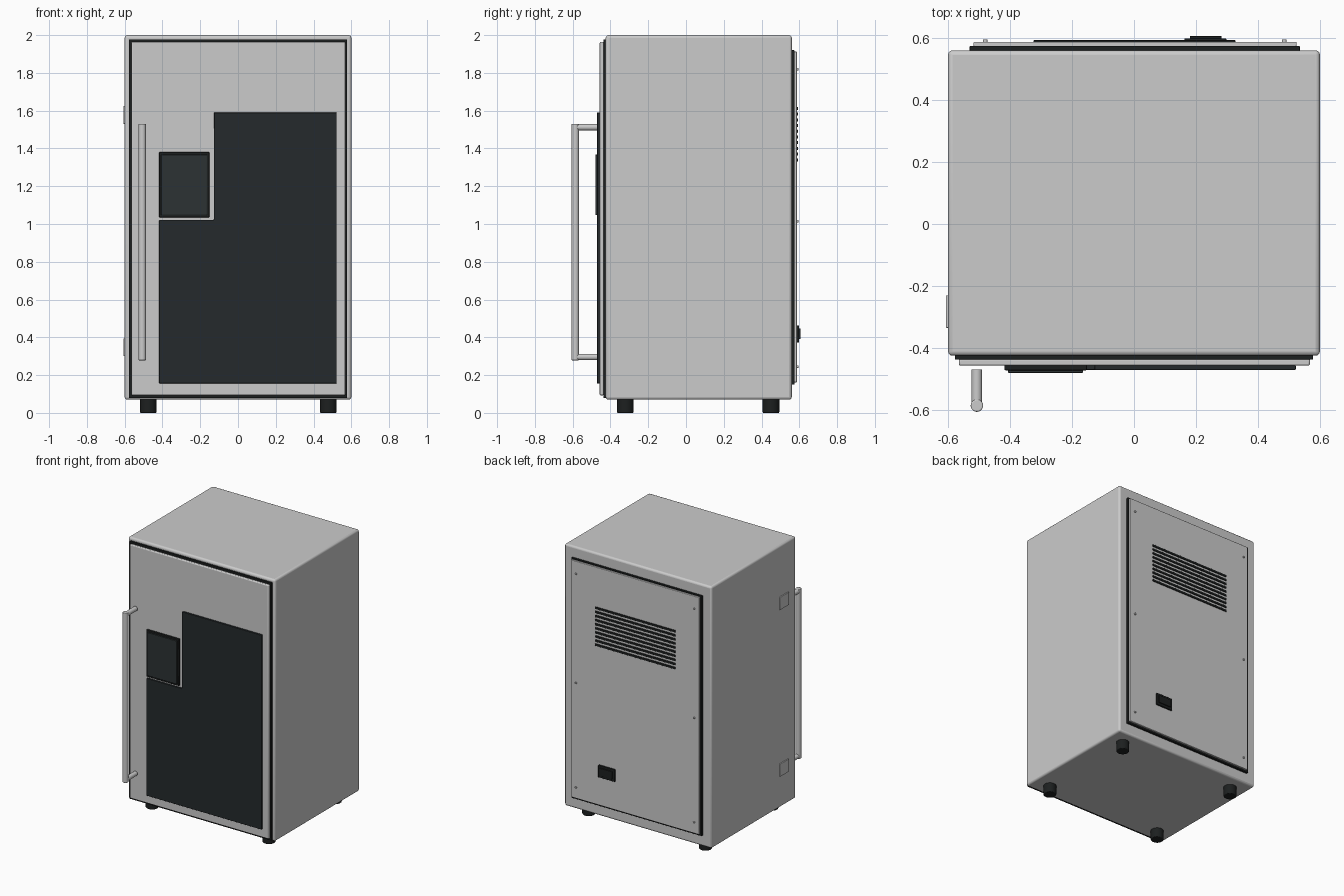
import bpy, bmesh, math

if "Cube" in bpy.data.objects:
    bpy.data.objects.remove(bpy.data.objects["Cube"])


def material(name, rgb):
    m = bpy.data.materials.new(name)
    m.diffuse_color = (*rgb, 1)
    m.use_nodes = True
    m.node_tree.nodes["Principled BSDF"].inputs["Base Color"].default_value = m.diffuse_color
    return m


RUBBER = material("black_rubber", (0.012, 0.014, 0.014))
GLASS = material("dark_glass", (0.018, 0.023, 0.025))
SCREEN = material("screen_glass", (0.025, 0.032, 0.033))


def finish(ob, bevel, mat, segments=3):
    if mat:
        ob.data.materials.append(mat)
    bpy.ops.object.select_all(action='DESELECT')
    ob.select_set(True)
    bpy.context.view_layer.objects.active = ob
    bpy.ops.object.shade_smooth_by_angle(angle=math.radians(35))
    if bevel:
        b = ob.modifiers.new("bevel", 'BEVEL')
        b.width, b.segments = bevel, segments
        b.limit_method, b.angle_limit = 'ANGLE', math.radians(40)
    return ob


def box(name, x, y, z, bevel=0.0, mat=None):
    """Box from (min, max) ranges on each axis."""
    bpy.ops.mesh.primitive_cube_add(size=1)
    ob = bpy.context.object
    ob.name = name
    for v in ob.data.vertices:
        v.co = [r[0] if c < 0 else r[1] for c, r in zip(v.co, (x, y, z))]
    return finish(ob, bevel, mat)


def cylinder(name, loc, r, depth, axis='Z', bevel=0.0, mat=None, sides=32):
    rot = (math.pi / 2, 0, 0) if axis == 'Y' else (0, 0, 0)
    bpy.ops.mesh.primitive_cylinder_add(vertices=sides, radius=r, depth=depth,
                                        location=loc, rotation=rot)
    ob = bpy.context.object
    ob.name = name
    return finish(ob, bevel, mat)


def front_plate(name, outline, y0, y1, bevel, mat):
    """Extrude an x/z outline from y0 forward to y1."""
    bm = bmesh.new()
    face = bm.faces.new([bm.verts.new((x, y0, z)) for x, z in outline])
    out = bmesh.ops.extrude_face_region(bm, geom=[face])
    for v in out["geom"]:
        if isinstance(v, bmesh.types.BMVert):
            v.co.y = y1
    bmesh.ops.recalc_face_normals(bm, faces=bm.faces)
    me = bpy.data.meshes.new(name)
    bm.to_mesh(me)
    bm.free()
    ob = bpy.data.objects.new(name, me)
    bpy.context.collection.objects.link(ob)
    return finish(ob, bevel, mat)


# Cabinet, door seal and door
box("cabinet", (-0.6, 0.6), (-0.425, 0.56), (0.07, 2.0), 0.014)
box("door_seal", (-0.578, 0.578), (-0.438, -0.42), (0.078, 1.978), 0.003, RUBBER)
box("door", (-0.565, 0.568), (-0.457, -0.435), (0.093, 1.964), 0.006)

# Stepped window and control screen
front_plate("door_window", [(-0.417, 0.156), (0.522, 0.156), (0.522, 1.59),
                            (-0.127, 1.59), (-0.127, 1.022), (-0.417, 1.022)],
            -0.455, -0.471, 0.003, GLASS)
box("screen_frame", (-0.418, -0.152), (-0.472, -0.455), (1.035, 1.38), 0.003, RUBBER)
box("screen", (-0.407, -0.164), (-0.48, -0.47), (1.048, 1.367), 0.002, SCREEN)

# Handle
cylinder("handle_bar", (-0.507, -0.586, 0.904), 0.02, 1.252, bevel=0.004)
for label, z in (("upper", 1.512), ("lower", 0.296)):
    cylinder(label + "_handle_post", (-0.507, -0.526, z), 0.017, 0.112, 'Y')

# Hinge covers on the left side
for label, z in (("upper", 1.53), ("lower", 0.3)):
    box(label + "_hinge_cover", (-0.607, -0.595), (-0.335, -0.23), (z, z + 0.095), 0.003)

# Back panel with its seal
box("back_seal", (-0.53, 0.535), (0.555, 0.575), (0.15, 1.92), 0.003, RUBBER)
box("back_panel", (-0.518, 0.525), (0.57, 0.588), (0.162, 1.912), 0.004)

# Ventilation slots
for i in range(10):
    z = 1.34 + i * 0.0302
    box(f"vent_slot_{i + 1}", (-0.325, 0.327), (0.585, 0.593),
        (z - 0.008, z + 0.008), 0.002, RUBBER)

# Power socket
box("socket_plate", (0.163, 0.298), (0.585, 0.599), (0.373, 0.463), 0.003, RUBBER)
box("socket_core", (0.18, 0.283), (0.595, 0.606), (0.39, 0.447), 0.002, RUBBER)

# Back panel screws
for x in (-0.48, 0.485):
    for z in (0.245, 1.015, 1.82):
        cylinder("panel_screw", (x, 0.5905, z), 0.007, 0.011, 'Y', 0.001, sides=16)

# Feet
for x in (-0.475, 0.478):
    for y in (-0.321, 0.45):
        cylinder("foot", (x, y, 0.0375), 0.044, 0.075, bevel=0.005, mat=RUBBER)
